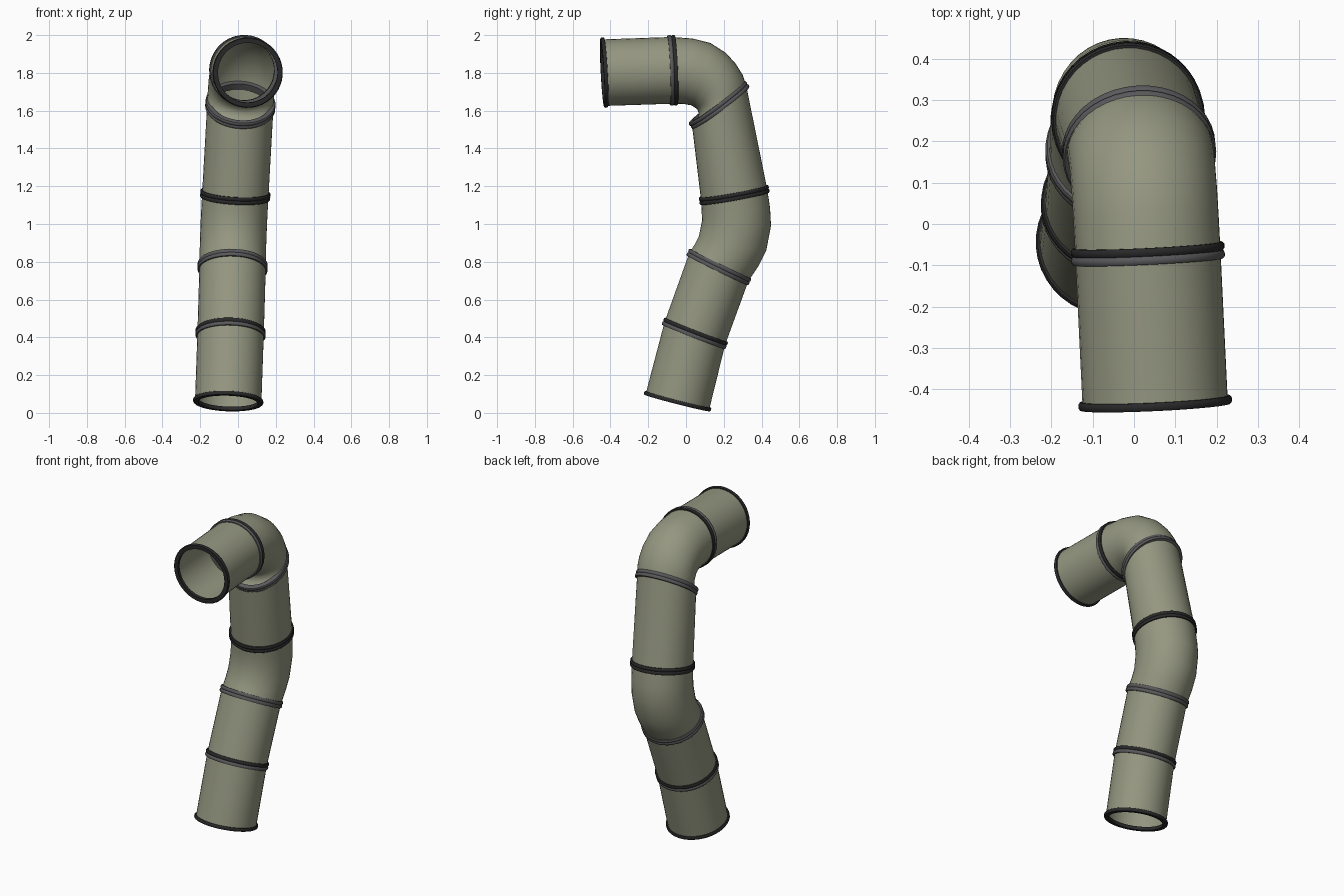
import bpy, bmesh, math
from mathutils import Vector

if "Cube" in bpy.data.objects:
    bpy.data.objects.remove(bpy.data.objects["Cube"])

SIDES = 40
RADIUS = 0.176
SIDE = Vector((1, 0.05, -0.048)).normalized()   # normal of the leaning bend plane


def material(name, rgb):
    m = bpy.data.materials.new(name)
    m.diffuse_color = (*rgb, 1)
    m.use_nodes = True
    m.node_tree.nodes["Principled BSDF"].inputs["Base Color"].default_value = m.diffuse_color
    return m


olive = material("olive_pipe", (0.30, 0.31, 0.22))
black = material("dark_rubber", (0.022, 0.022, 0.022))
grey = material("grey_flange", (0.10, 0.10, 0.105))


def on_plane(y, z):
    return Vector((-0.057 + 0.048 * z - 0.05 * y, y, z))


def frame(st):
    # station = inner-bend point and outer-bend point in (y, z)
    a, b = on_plane(*st[:2]), on_plane(*st[2:])
    axis = (b - a).normalized()
    return (a + b) / 2, axis, (b - a).length / 2, SIDE.cross(axis).normalized()


def loop_points(st, grow=0.0, shift=0.0):
    c, axis, half, n = frame(st)
    pts = []
    for i in range(SIDES):
        t = 2 * math.pi * i / SIDES
        pts.append(c + n * shift + axis * (half + grow) * math.cos(t)
                   + SIDE * (RADIUS + grow) * math.sin(t))
    return pts


def skin(name, loops, mat, closed=False):
    bm = bmesh.new()
    rows = [[bm.verts.new(p) for p in lp] for lp in loops]
    pairs = list(zip(rows, rows[1:]))
    if closed:
        pairs.append((rows[-1], rows[0]))
    for r0, r1 in pairs:
        for i in range(SIDES):
            j = (i + 1) % SIDES
            bm.faces.new((r0[i], r0[j], r1[j], r1[i]))
    bmesh.ops.recalc_face_normals(bm, faces=bm.faces)
    me = bpy.data.meshes.new(name)
    bm.to_mesh(me)
    bm.free()
    me.materials.append(mat)
    ob = bpy.data.objects.new(name, me)
    bpy.context.collection.objects.link(ob)
    bpy.ops.object.select_all(action='DESELECT')
    ob.select_set(True)
    bpy.context.view_layer.objects.active = ob
    bpy.ops.object.shade_smooth_by_angle(angle=math.radians(40))


# flange cross-section: (radial offset from pipe wall, offset along pipe)
FLANGE = [(-0.018, 0), (0.006, 0), (0.010, 0.005), (0.010, 0.015),
          (0.006, 0.020), (-0.018, 0.020)]


def flange(name, st, direction, mat):
    skin(name, [loop_points(st, g, s * direction) for g, s in FLANGE], mat, True)


# joints between sections
A = (-0.215, 0.095, 0.121, 0.010)
B = (-0.113, 0.483, 0.207, 0.360)
C = (0.018, 0.848, 0.330, 0.697)
D = (0.080, 1.122, 0.430, 1.185)
E = (0.032, 1.522, 0.318, 1.737)
F = (-0.065, 1.637, -0.078, 1.990)
G = (-0.434, 1.625, -0.452, 1.977)

sections = [
    ("bottom_pipe", [A, B], black, grey),
    ("lower_pipe", [B, C], black, grey),
    ("lower_elbow", [C, (0.045, 0.89, 0.385, 0.78), (0.068, 0.935, 0.425, 0.860),
                     (0.085, 1.02, 0.450, 0.990), (0.082, 1.08, 0.445, 1.085), D], grey, black),
    ("upper_pipe", [D, E], black, grey),
    ("upper_elbow", [E, (0.062, 1.555, 0.300, 1.790), (0.068, 1.585, 0.262, 1.850),
                     (0.060, 1.607, 0.212, 1.905), (0.030, 1.628, 0.130, 1.958),
                     (-0.015, 1.636, 0.035, 1.982), F], grey, black),
    ("top_pipe", [F, G], grey, black),
]

for name, stations, first, last in sections:
    skin(name, [loop_points(s) for s in stations], olive)
    flange(name + "_start_flange", stations[0], 1, first)
    flange(name + "_end_flange", stations[-1], -1, last)
